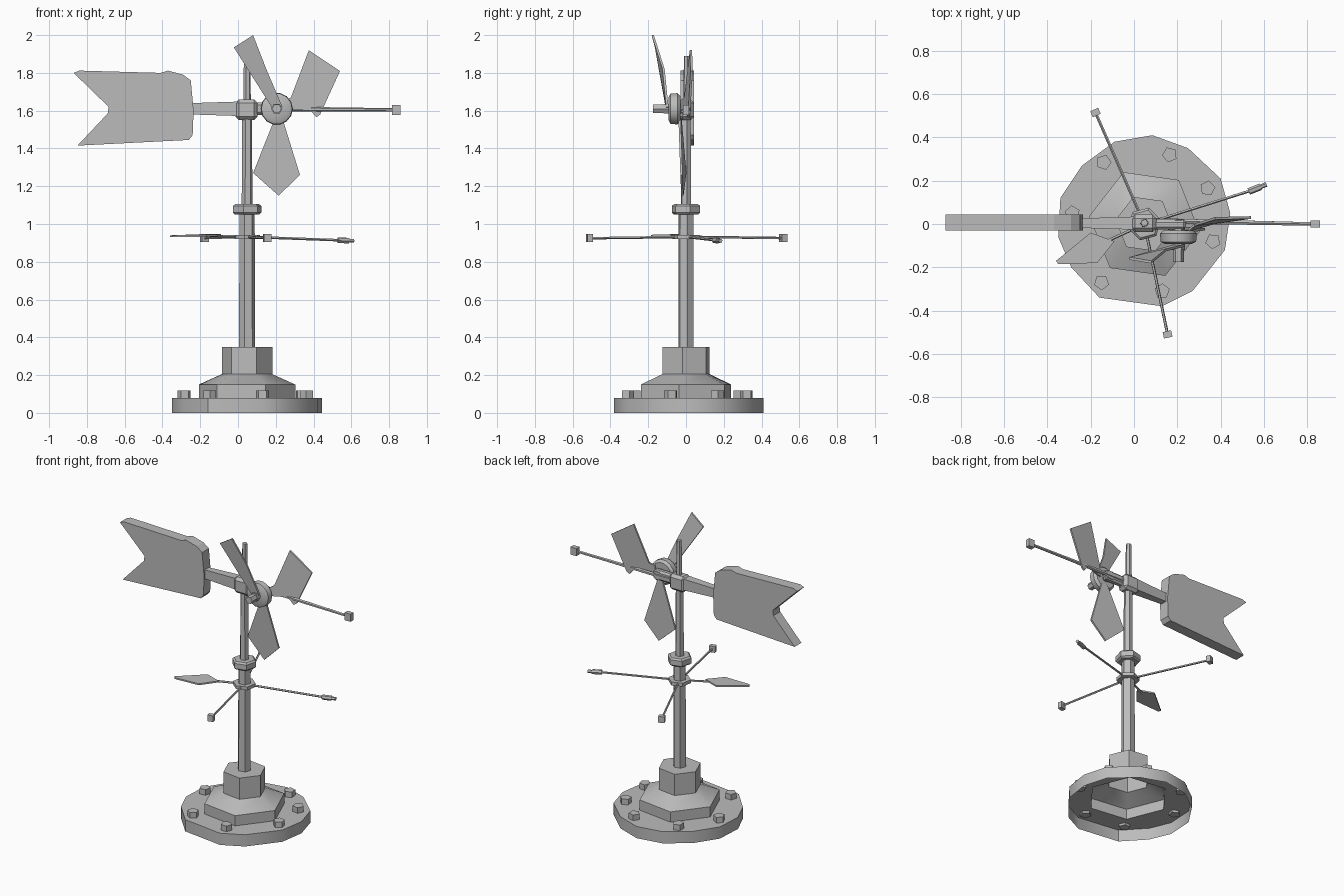
import bpy, bmesh, math
from mathutils import Vector

cube = bpy.data.objects.get("Cube")
if cube:
    bpy.data.objects.remove(cube, do_unlink=True)

grey = bpy.data.materials.new("plain_grey")
grey.use_nodes = True
COLOUR = (0.5, 0.5, 0.5, 1)
grey.diffuse_color = COLOUR
grey.node_tree.nodes["Principled BSDF"].inputs["Base Color"].default_value = COLOUR

PX, PY = 0.048, 0.0      # pole axis
HEAD = 1.61              # height of the vane head


def finish(name, bm, smooth=False, recalc=True):
    if recalc:
        bmesh.ops.recalc_face_normals(bm, faces=bm.faces)
    mesh = bpy.data.meshes.new(name)
    bm.to_mesh(mesh)
    bm.free()
    mesh.materials.append(grey)
    obj = bpy.data.objects.new(name, mesh)
    bpy.context.collection.objects.link(obj)
    if smooth:
        bpy.ops.object.select_all(action='DESELECT')
        obj.select_set(True)
        bpy.context.view_layer.objects.active = obj
        bpy.ops.object.shade_smooth_by_angle(angle=math.radians(35))
    return obj


def bridge(bm, a, b):
    n = len(a)
    for i in range(n):
        j = (i + 1) % n
        bm.faces.new((a[i], a[j], b[j], b[i]))


def loft(name, rings, start=True, end=True, smooth=False):
    """Skin a list of equal point rings."""
    bm = bmesh.new()
    loops = [[bm.verts.new(p) for p in ring] for ring in rings]
    for a, b in zip(loops, loops[1:]):
        bridge(bm, a, b)
    if start:
        bm.faces.new(loops[0])
    if end:
        bm.faces.new(loops[-1])
    return finish(name, bm, smooth)


def ngon(centre, r, sides, phase=0, axis=(0, 0, 1)):
    q = Vector((0, 0, 1)).rotation_difference(Vector(axis))
    turn = [math.radians(phase) + math.tau * i / sides for i in range(sides)]
    return [Vector(centre) + q @ Vector((r * math.cos(t), r * math.sin(t), 0)) for t in turn]


def turned(name, profile, sides, phase=0, x=PX, y=PY, **kw):
    return loft(name, [ngon((x, y, z), r, sides, phase) for r, z in profile], **kw)


def rod(name, p, q, r1, r2=None, sides=6, phase=0):
    axis = Vector(q) - Vector(p)
    return loft(name, [ngon(p, r1, sides, phase, axis), ngon(q, r2 or r1, sides, phase, axis)])


def plate(name, points, offset):
    """Thicken an outline of 3D points."""
    d = Vector(offset)
    return loft(name, [[Vector(p) for p in points], [Vector(p) + d for p in points]])


def box(name, centre, size, turn=0, bevel=0):
    bm = bmesh.new()
    bmesh.ops.create_cube(bm, size=1)
    bmesh.ops.scale(bm, vec=size, verts=bm.verts)
    if bevel:
        bmesh.ops.bevel(bm, geom=bm.edges[:], offset=bevel, segments=1, affect='EDGES')
    obj = finish(name, bm)
    obj.location = centre
    obj.rotation_euler.z = turn
    return obj


# Hollow base: irregular rim, flat flange and hexagonal hump, open underneath
outline = [(.085, .41), (.25, .35), (.40, .21), (.445, .05), (.42, -.12), (.27, -.31),
           (.13, -.38), (-.16, -.34), (-.29, -.2), (-.35, -.06), (-.34, .12),
           (-.24, .27), (-.09, .38)]
bm = bmesh.new()
foot = [bm.verts.new((x, y, 0)) for x, y in outline]
brim = [bm.verts.new((x, y, .08)) for x, y in outline]
bridge(bm, foot[::-1], brim[::-1])
hump = [[bm.verts.new(p) for p in ngon((PX, PY, z), r, 6, -8)]
        for r, z in ((.258, .08), (.258, .15), (.135, .205))]
bridge(bm, hump[0], hump[1])
bridge(bm, hump[1], hump[2])
ring_edges = [bm.edges.get((loop[i - 1], loop[i])) for loop in (brim, hump[0])
              for i in range(len(loop))]
bmesh.ops.triangle_fill(bm, edges=ring_edges, use_beauty=True, normal=(0, 0, 1))
finish("base", bm, smooth=True)

# Bolts around the flange
for i, (x, y) in enumerate([(-.14, .285), (.165, .32), (.34, .165), (.365, -.08),
                            (.13, -.31), (-.15, -.27), (-.285, .05)]):
    turned(f"bolt_{i + 1}", [(.036, .065), (.036, .118)], 5, 40 * i, x, y)

# Collar, pole, nut and spike
turned("collar", [(.135, .2), (.135, .35)], 6, -8, start=False)
turned("lower_pole", [(.043, .33), (.041, 1.06)], 6, 10)
turned("pole_nut", [(.066, 1.05), (.078, 1.06), (.078, 1.095), (.066, 1.105)], 6, 15)
turned("upper_pole", [(.029, 1.09), (.026, 1.62)], 6, 10)
turned("spike", [(.021, 1.6), (.017, 1.89)], 6, 10, y=.005)

# Direction arms on a thin hub
turned("arm_hub", [(.072, .92), (.072, .943)], 6, 20)
for name, tip in (("back_arm", (-.178, .515, .925)), ("front_arm", (.155, -.51, .925))):
    rod(name, (PX, PY, .932), tip, .007, sides=5)
    box(name + "_end", tip, (.04, .03, .042), math.atan2(tip[1], tip[0] - PX) + math.pi / 2)
rod("left_arm", (PX, PY, .932), (.54, .155, .914), .007, sides=5)
rod("left_arm_end", (.53, .15, .914), (.585, .172, .912), .016, sides=6)
rod("left_arm_tip", (.585, .172, .912), (.612, .183, .911), .011, sides=6)
rod("right_arm", (PX, PY, .932), (-.15, -.09, .938), .007, sides=5)
plate("right_arm_leaf", [(-.36, -.17, .93), (-.2, -.04, .936), (-.09, -.08, .936),
                         (-.17, -.18, .933), (-.35, -.185, .93)], (0, 0, .01))

# Vane head, tail and pointer
box("vane_head", (.045, .003, 1.605), (.118, .08, .108), bevel=.018)
loft("tail_boom", [[(x, .004 - w, HEAD - h), (x, .004 + w, HEAD - h),
                    (x, .004 + w, HEAD + h), (x, .004 - w, HEAD + h)]
                   for x, w, h in ((-.25, .022, .03), (0, .03, .038))])
tail = [(-.87, 1.8), (-.84, 1.812), (-.41, 1.8), (-.37, 1.812), (-.29, 1.79), (-.25, 1.76),
        (-.235, 1.6), (-.24, 1.47), (-.26, 1.445), (-.85, 1.415), (-.69, 1.585), (-.685, 1.62)]
plate("tail_vane", [(x, -.03, z) for x, z in tail], (0, .073, 0))
rod("pointer", (.09, .015, HEAD), (.83, 0, 1.604), .014, .009)
box("pointer_end", (.838, 0, 1.604), (.044, .032, .052))

# Fan hub, bracket and nose
box("fan_bracket", (.165, -.003, HEAD), (.15, .046, .066), bevel=.012)
loft("fan_hub", [ngon((.205, y, HEAD), r, 14, 0, (0, 1, 0)) for y, r in
                 ((-.092, .062), (-.082, .082), (-.045, .085), (-.03, .07))], smooth=True)
rod("fan_axle", (.205, .02, HEAD), (.205, -.12, HEAD), .03)
rod("fan_nose", (.205, -.09, HEAD), (.205, -.175, HEAD), .025)

# Three fan blades
plate("upper_blade", [(.19, -.105, 1.6), (-.022, -.165, 1.935), (.08, -.182, 2.0),
                      (.15, -.125, 1.82), (.235, -.105, 1.62)], (0, .012, 0))
plate("left_blade", [(.25, -.035, 1.65), (.28, -.01, 1.67), (.375, .02, 1.92), (.54, .024, 1.81),
                     (.435, .01, 1.58), (.415, .008, 1.565), (.375, 0, 1.61),
                     (.25, -.035, 1.6)], (0, .012, 0))
plate("lower_blade", [(.195, -.035, 1.56), (.08, -.01, 1.27), (.215, -.025, 1.15),
                      (.328, -.03, 1.26), (.235, -.04, 1.56)], (0, .012, 0))
